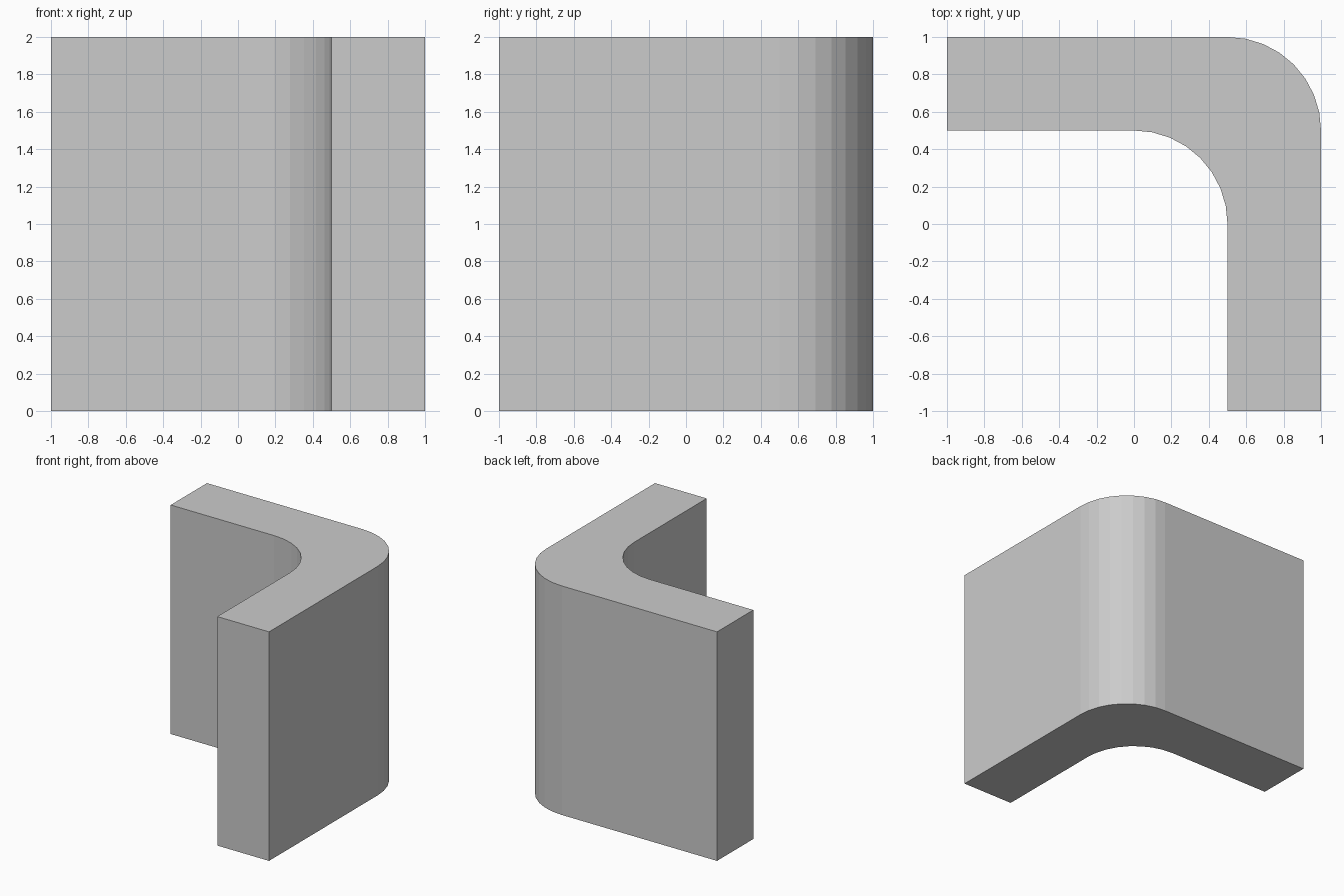
import bpy, bmesh
from math import cos, sin, pi

if "Cube" in bpy.data.objects:
    bpy.data.objects.remove(bpy.data.objects["Cube"])

HEIGHT, SEGMENTS, RADIUS = 2.0, 8, 0.5


def arc(cx, cy, start, end):
    """Points along a faceted quarter bend."""
    angles = [start + (end - start) * i / SEGMENTS for i in range(SEGMENTS + 1)]
    return [(cx + RADIUS * cos(a), cy + RADIUS * sin(a)) for a in angles]


# Plan outline: outer bend, then inner bend, joined by straight walls
outline = [(1, -1)] + arc(0.5, 0.5, 0, pi / 2) + [(-1, 1), (-1, 0.5)]
outline += arc(0, 0, pi / 2, 0) + [(0.5, -1)]

# Extrude the outline up into the wall
bm = bmesh.new()
base = bm.faces.new([bm.verts.new((x, y, 0)) for x, y in outline])
top = bmesh.ops.extrude_face_region(bm, geom=[base], use_keep_orig=True)
verts = [v for v in top["geom"] if isinstance(v, bmesh.types.BMVert)]
bmesh.ops.translate(bm, vec=(0, 0, HEIGHT), verts=verts)
bmesh.ops.recalc_face_normals(bm, faces=bm.faces)

mesh = bpy.data.meshes.new("rounded_corner_wall")
bm.to_mesh(mesh)
bm.free()
wall = bpy.data.objects.new("rounded_corner_wall", mesh)
bpy.context.collection.objects.link(wall)
